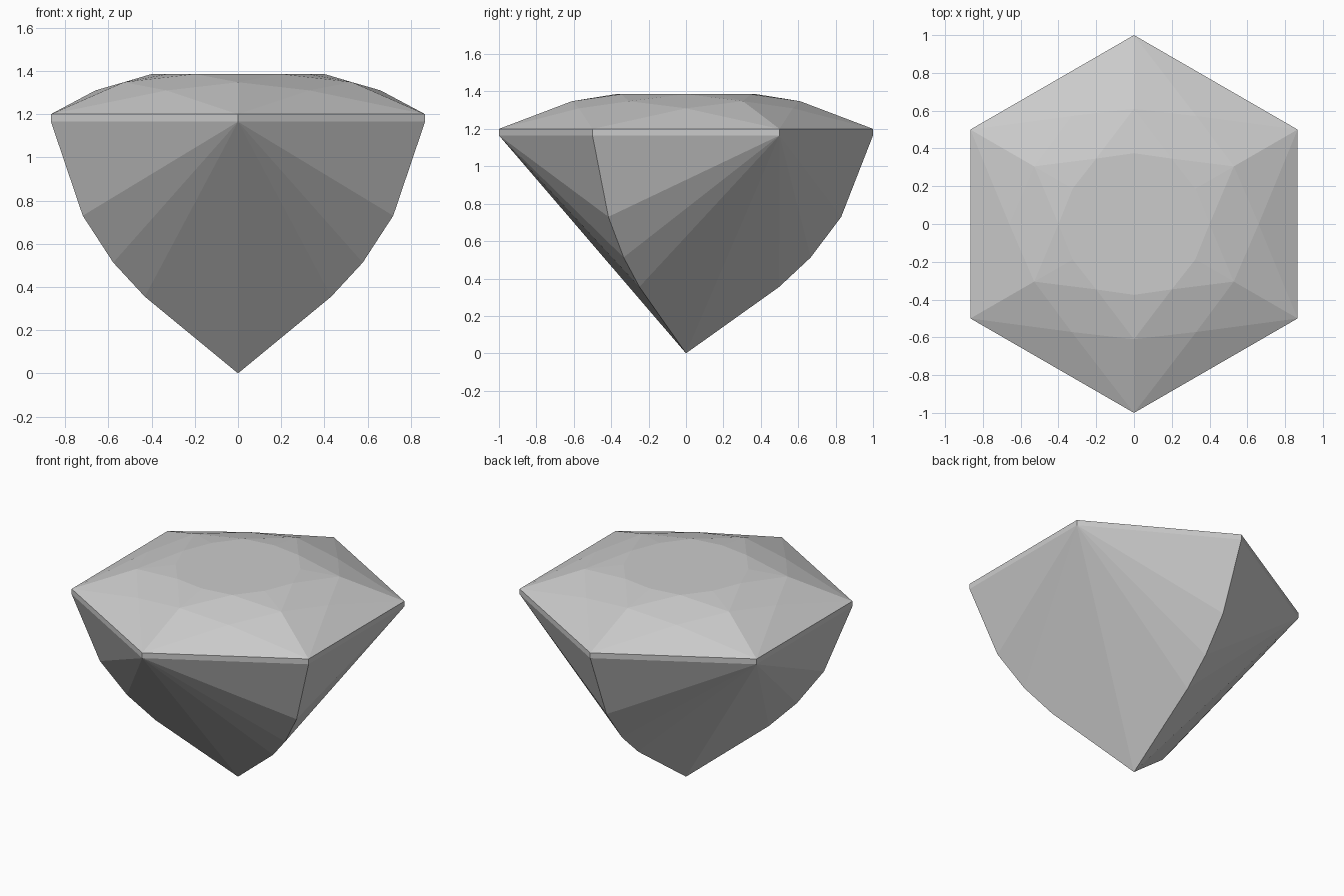
import bpy, bmesh
from math import radians, cos, sin

cube = bpy.data.objects.get("Cube")
if cube:
    bpy.data.objects.remove(cube)

# One colour for the whole stone
grey = bpy.data.materials.new("stone_grey")
grey.use_nodes = True
colour = (0.6, 0.6, 0.6, 1)
grey.diffuse_color = colour
grey.node_tree.nodes["Principled BSDF"].inputs["Base Color"].default_value = colour

SIDES = 6
bm = bmesh.new()


def ring(radius, z, start, count=SIDES):
    """Evenly spaced vertices round the z axis, starting at an angle."""
    angles = [radians(start + 360 * i / count) for i in range(count)]
    return [bm.verts.new((radius * cos(a), radius * sin(a), z)) for a in angles]


# Girdle and crown rings; corners sit at 30 degrees, side middles at 60
girdle_low = ring(1, 1.165, 30)
girdle_top = ring(1, 1.2, 30)
break_mid = ring(0.66, 1.31, 60)
bezel = ring(0.61, 1.348, 30)
table_mid = ring(0.4, 1.386, 60)
table_corner = ring(0.375, 1.386, 30)

for i in range(SIDES):
    j = (i + 1) % SIDES
    # Girdle band
    bm.faces.new((girdle_low[i], girdle_low[j], girdle_top[j], girdle_top[i]))
    # Lower crown: one broad facet per side, with a pair of slim ones beside it
    bm.faces.new((girdle_top[i], girdle_top[j], break_mid[i]))
    bm.faces.new((girdle_top[i], break_mid[i], bezel[i]))
    bm.faces.new((girdle_top[j], bezel[j], break_mid[i]))
    # Upper crown: a diamond facet and two facets up to the table
    bm.faces.new((bezel[i], break_mid[i], bezel[j], table_mid[i]))
    bm.faces.new((bezel[i], table_mid[i], table_corner[i]))
    bm.faces.new((bezel[j], table_corner[j], table_mid[i]))

# Flat table
bm.faces.new([v for pair in zip(table_corner, table_mid) for v in pair])

# Pavilion: three bulging ridges below every other corner, fanned to the corners between
culet = bm.verts.new((0, 0, 0))
ridge_profile = [(0.83, 0.73), (0.667, 0.513), (0.498, 0.355)]
ridge_rings = [ring(r, z, 90, 3) for r, z in ridge_profile]
for k in range(3):
    corner = 2 * k + 1
    ridge = [girdle_low[corner]] + [r[k] for r in ridge_rings] + [culet]
    for fan in (girdle_low[corner - 1], girdle_low[(corner + 1) % SIDES]):
        for upper, lower in zip(ridge, ridge[1:]):
            bm.faces.new((fan, upper, lower))

bmesh.ops.recalc_face_normals(bm, faces=bm.faces)
mesh = bpy.data.meshes.new("cut_gem")
bm.to_mesh(mesh)
bm.free()
mesh.materials.append(grey)
gem = bpy.data.objects.new("cut_gem", mesh)
bpy.context.collection.objects.link(gem)
